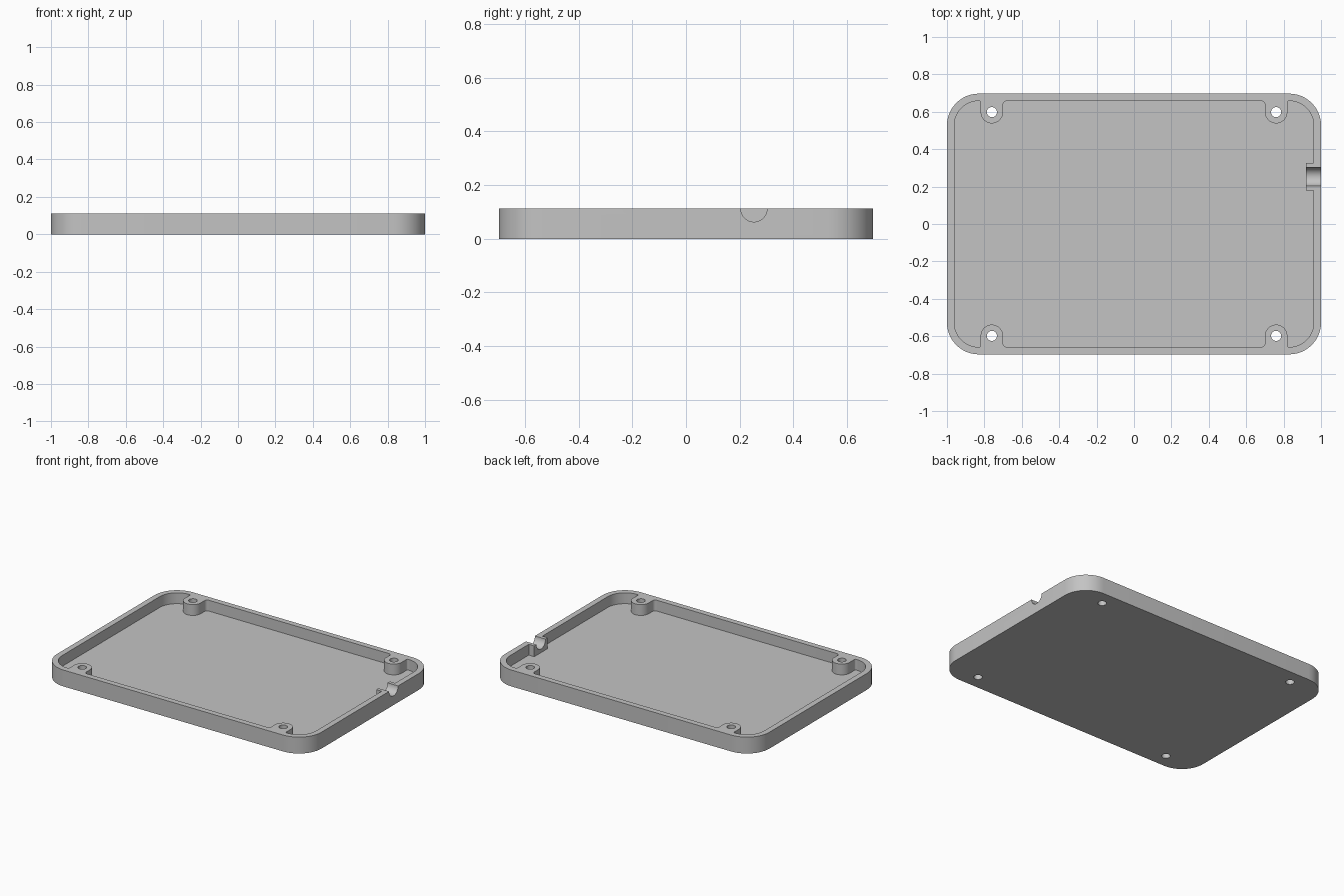
import bpy
import bmesh
from math import cos, sin, pi
from mathutils import Vector

cube = bpy.data.objects.get("Cube")
if cube:
    bpy.data.objects.remove(cube, do_unlink=True)

# Overall sizes
HX, HY, H = 1.0, 0.697, 0.112
WALL, FLOOR = 0.039, 0.038
IX, IY = HX - WALL, HY - WALL
BOSS_X, BOSS_Y, BOSS_R, HOLE_R = 0.76, 0.598, 0.06, 0.027
NOTCH_Y, NOTCH_R = 0.253, 0.049
BLOCK_X, BLOCK_HALF = 0.92, 0.073

grey = bpy.data.materials.new("light grey plastic")
grey.use_nodes = True
colour = (0.55, 0.55, 0.55, 1)
grey.diffuse_color = colour
grey.node_tree.nodes["Principled BSDF"].inputs["Base Color"].default_value = colour


def rounded(corners, steps=12):
    """Round each (x, y, radius) corner of a right-angled outline."""
    out = []
    n = len(corners)
    for i, (x, y, r) in enumerate(corners):
        p = Vector((x, y))
        if r == 0:
            out.append(p)
            continue
        a = (Vector(corners[i - 1][:2]) - p).normalized()
        b = (Vector(corners[(i + 1) % n][:2]) - p).normalized()
        centre = p + (a + b) * r
        for k in range(steps + 1):
            t = k / steps * pi / 2
            q = centre - b * r * cos(t) - a * r * sin(t)
            if not out or (q - out[-1]).length > 1e-5:
                out.append(q)
    return out


def prism(name, outline, z0, z1):
    bm = bmesh.new()
    face = bm.faces.new([bm.verts.new((p.x, p.y, z0)) for p in outline])
    top = bmesh.ops.extrude_face_region(bm, geom=[face])["geom"]
    moved = [v for v in top if isinstance(v, bmesh.types.BMVert)]
    bmesh.ops.translate(bm, verts=moved, vec=(0, 0, z1 - z0))
    bmesh.ops.recalc_face_normals(bm, faces=bm.faces)
    mesh = bpy.data.meshes.new(name)
    bm.to_mesh(mesh)
    bm.free()
    obj = bpy.data.objects.new(name, mesh)
    bpy.context.collection.objects.link(obj)
    mesh.materials.append(grey)
    return obj


def cylinder(name, radius, depth, location, rotation=(0, 0, 0), sides=48):
    bpy.ops.mesh.primitive_cylinder_add(vertices=sides, radius=radius, depth=depth,
                                        location=location, rotation=rotation)
    obj = bpy.context.object
    obj.name = name
    obj.data.materials.append(grey)
    return obj


def cut(target, cutter):
    cutter.hide_render = True
    mod = target.modifiers.new("cut", 'BOOLEAN')
    mod.operation = 'DIFFERENCE'
    mod.solver = 'EXACT'
    mod.object = cutter
    bpy.ops.object.select_all(action='DESELECT')
    bpy.context.view_layer.objects.active = target
    target.select_set(True)
    bpy.ops.object.modifier_apply(modifier=mod.name)
    bpy.data.objects.remove(cutter, do_unlink=True)


# Tray body with rounded corners
R = 0.17
tray = prism("enclosure_tray",
             rounded([(HX, -HY, R), (HX, HY, R), (-HX, HY, R), (-HX, -HY, R)]), 0, H)


# Cavity outline, leaving the screw bosses and the cable block standing
def corner(sx, sy):
    """One corner from the end wall inwards, around its screw boss."""
    tip = BOSS_Y - BOSS_R
    near, far = BOSS_X - BOSS_R, BOSS_X + BOSS_R
    pts = [(IX, IY, R - WALL), (far, IY, 0.01), (far, tip, BOSS_R),
           (near, tip, BOSS_R), (near, IY, 0.02)]
    pts = [(x * sx, y * sy, r) for x, y, r in pts]
    return pts if sx * sy > 0 else pts[::-1]


block = [(IX, NOTCH_Y - BLOCK_HALF, 0), (BLOCK_X, NOTCH_Y - BLOCK_HALF, 0),
         (BLOCK_X, NOTCH_Y + BLOCK_HALF, 0), (IX, NOTCH_Y + BLOCK_HALF, 0)]
outline = corner(1, -1) + block + corner(1, 1) + corner(-1, 1) + corner(-1, -1)
cut(tray, prism("cavity_cutter", rounded(outline), FLOOR, H + 0.1))

# Screw holes through the bosses
for sx in (-1, 1):
    for sy in (-1, 1):
        cut(tray, cylinder("hole_cutter", HOLE_R, 0.5, (sx * BOSS_X, sy * BOSS_Y, 0)))

# Half-round cable notch in the left wall
cut(tray, cylinder("notch_cutter", NOTCH_R, 0.3, (HX, NOTCH_Y, H), (0, pi / 2, 0)))

bpy.ops.object.select_all(action='DESELECT')
tray.select_set(True)
bpy.context.view_layer.objects.active = tray
bpy.ops.object.shade_smooth_by_angle(angle=pi / 6)
